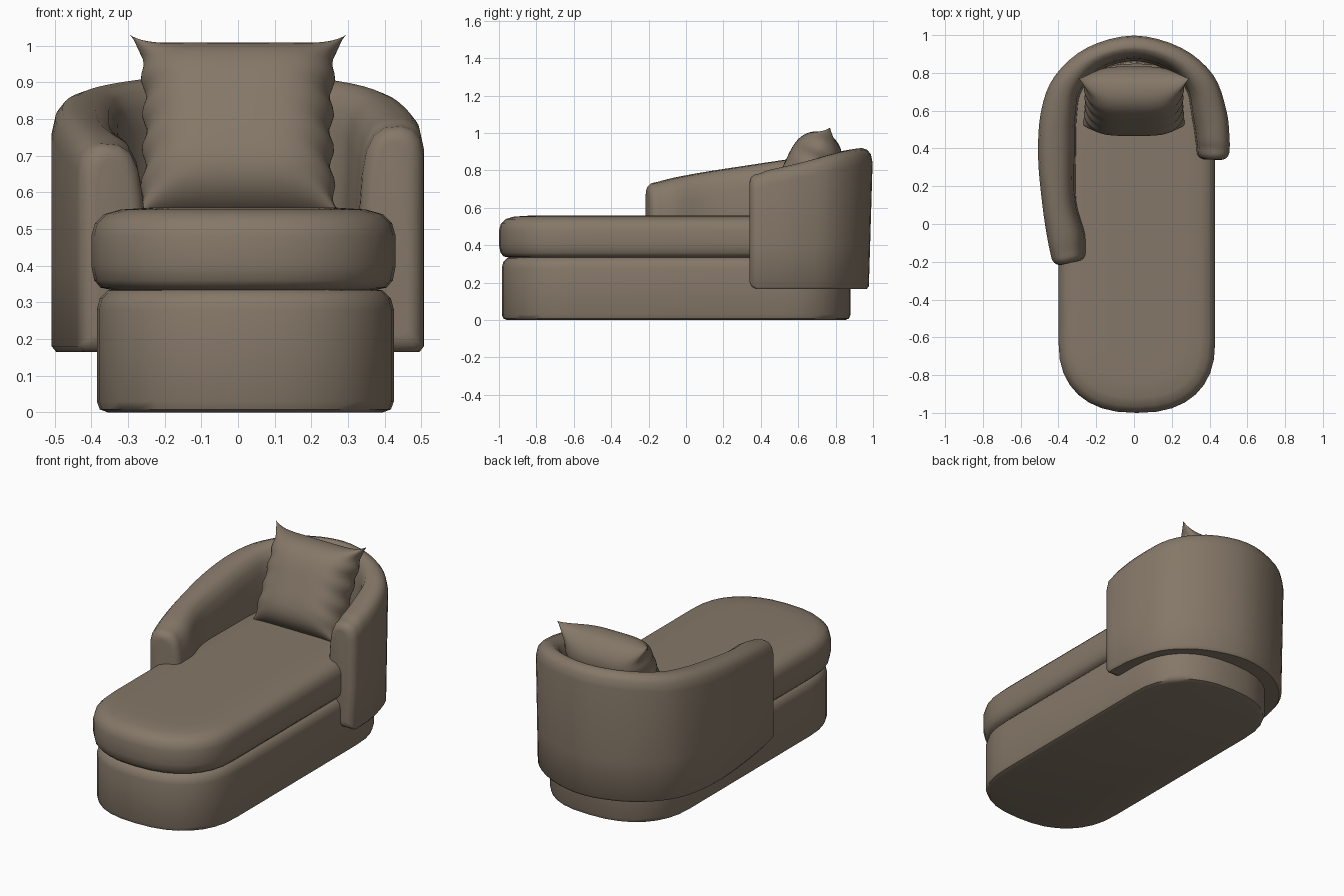
import bpy, bmesh, math
from mathutils import Vector

if "Cube" in bpy.data.objects:
    bpy.data.objects.remove(bpy.data.objects["Cube"])

fabric = bpy.data.materials.new("taupe fabric")
fabric.use_nodes = True
color = (0.235, 0.187, 0.138, 1)
fabric.diffuse_color = color
fabric.node_tree.nodes["Principled BSDF"].inputs["Base Color"].default_value = color
fabric.node_tree.nodes["Principled BSDF"].inputs["Roughness"].default_value = 0.9


def finish(name, bm, angle=50):
    bmesh.ops.recalc_face_normals(bm, faces=bm.faces)
    mesh = bpy.data.meshes.new(name)
    bm.to_mesh(mesh)
    bm.free()
    mesh.materials.append(fabric)
    obj = bpy.data.objects.new(name, mesh)
    bpy.context.collection.objects.link(obj)
    bpy.ops.object.select_all(action="DESELECT")
    obj.select_set(True)
    bpy.context.view_layer.objects.active = obj
    bpy.ops.object.shade_smooth_by_angle(angle=math.radians(angle))
    return obj


def loft(name, rings):
    """Skin closed rings of points and cap both ends."""
    bm = bmesh.new()
    loops = [[bm.verts.new(p) for p in ring] for ring in rings]
    n = len(loops[0])
    for a, b in zip(loops, loops[1:]):
        for i in range(n):
            j = (i + 1) % n
            bm.faces.new((a[i], a[j], b[j], b[i]))
    bm.faces.new(loops[0])
    bm.faces.new(loops[-1])
    return finish(name, bm)


def plan(cx, half, front, back, depth, inset, z, steps=16):
    """Long outline with a rounded front and back end."""
    pts = []
    for sign, end in ((-1, front), (1, back)):
        for k in range(steps + 1):
            a = math.pi * k / steps
            c, s = math.cos(a), math.sin(a)
            x = math.copysign(abs(c) ** 0.84, c) * sign * -1
            y = end - sign * depth + sign * (depth - inset) * abs(s) ** 0.84
            pts.append((cx - x * (half - inset), y, z))
    return pts


# Base and seat cushion: stacked outlines following an (inset, height) profile
base_profile = [(.03, 0), (.008, .008), (0, .03), (0, .28), (.008, .31), (.03, .332), (.06, .338)]
seat_profile = [(.06, .333), (.025, .34), (.008, .36), (0, .40), (0, .48), (.01, .515),
                (.035, .54), (.08, .553), (.16, .558), (.28, .558)]
loft("base", [plan(.02, .405, -.985, .88, .38, i, z) for i, z in base_profile])
loft("seat_cushion", [plan(.015, .415, -1, .85, .38, i, z) for i, z in seat_profile])

# Wraparound back: outer edge x, y, thickness and top height, long arm to short arm
stations = [(-.437, -.18, .185, .735), (-.458, -.08, .2, .76), (-.485, .1, .18, .793),
            (-.508, .36, .2, .832), (-.492, .6, .19, .866), (-.42, .785, .16, .89),
            (-.25, .935, .13, .912), (0, 1, .125, .92), (.25, .935, .13, .91),
            (.42, .79, .16, .88), (.49, .6, .185, .835), (.506, .45, .18, .803),
            (.506, .385, .175, .782)]
stations = [Vector(s) for s in stations]


def smooth_path(pts, steps=4):
    ext = [2 * pts[0] - pts[1]] + pts + [2 * pts[-1] - pts[-2]]
    out = []
    for a, b, c, d in zip(ext, ext[1:], ext[2:], ext[3:]):
        for k in range(steps):
            t = k / steps
            out.append(b + .5 * t * (c - a + t * (2 * a - 5 * b + 4 * c - d
                                                  + t * (3 * (b - c) + d - a))))
    return out + [pts[-1]]


def section(t, top):
    return [(.012, .165), (0, .18), (0, .4), (0, top - .08), (.01, top - .035), (.03, top - .01),
            (.06, top), (t * .6, top - .004), (t * .78, top - .025), (t * .9, top - .07),
            (t * .96, top - .13), (t, .55), (t, .19), (t - .015, .165)]


def ring(station, tangent, shrink):
    x, y, t, top = station
    normal = Vector((tangent.y, -tangent.x))
    mid, zmid, zhalf = t / 2, (top + .165) / 2, (top - .165) / 2
    pts = []
    for d, z in section(t, top):
        d = mid + (d - mid) * (1 - shrink / mid)
        z = zmid + (z - zmid) * (1 - shrink / zhalf)
        d += .03 * max(0, -normal.y) * (top - z)
        pts.append((x + normal.x * d, y + normal.y * d, z))
    return pts


path = smooth_path(stations)
rings = []
for i, p in enumerate(path):
    tangent = (path[min(i + 1, len(path) - 1)] - path[max(i - 1, 0)]).xy.normalized()
    rings.append(ring(p, tangent, 0))

# Rounded arm ends
for index, direction in ((0, -1), (-1, 1)):
    neighbour = 1 if index == 0 else -2
    tangent = ((path[index] - path[neighbour]).xy.normalized()) * direction
    for k in range(1, 6):
        a = math.pi / 2 * k / 5
        p = path[index].copy()
        step = tangent * direction * .047 * math.sin(a)
        p.x += step.x
        p.y += step.y
        cap = ring(p, tangent, .045 * (1 - math.cos(a)))
        rings.insert(0, cap) if index == 0 else rings.append(cap)
loft("wraparound_back", rings)

# Throw pillow: two puffed sheets joined along the seam, leaning on the back
bm = bmesh.new()
tilt = math.radians(25)
for side in (-1, 1):
    made = bmesh.ops.create_grid(bm, x_segments=40, y_segments=40, size=1)["verts"]
    for vert in made:
        u, v = vert.co.x, vert.co.y
        u, v = math.sin(u * math.pi / 2), math.sin(v * math.pi / 2)
        puff = max(0, (1 - u ** 4) * (1 - v ** 4)) ** .6
        x = u * (.255 + .012 * v * v + .028 * abs(v) ** 9)
        h = v * (.252 + .034 * abs(u) ** 7)
        # Creases gathered along the side seams
        crease = .007 * math.sin(17 * v + 5 * abs(u)) * abs(u) ** 5 * (1 - v ** 4)
        x += crease * u
        w = side * (.142 * puff + crease * puff)
        vert.co = (x, .65 + h * math.sin(tilt) + w * math.cos(tilt),
                   .77 + h * math.cos(tilt) - w * math.sin(tilt))
bmesh.ops.remove_doubles(bm, verts=bm.verts, dist=.0004)
finish("throw_pillow", bm, 70)
